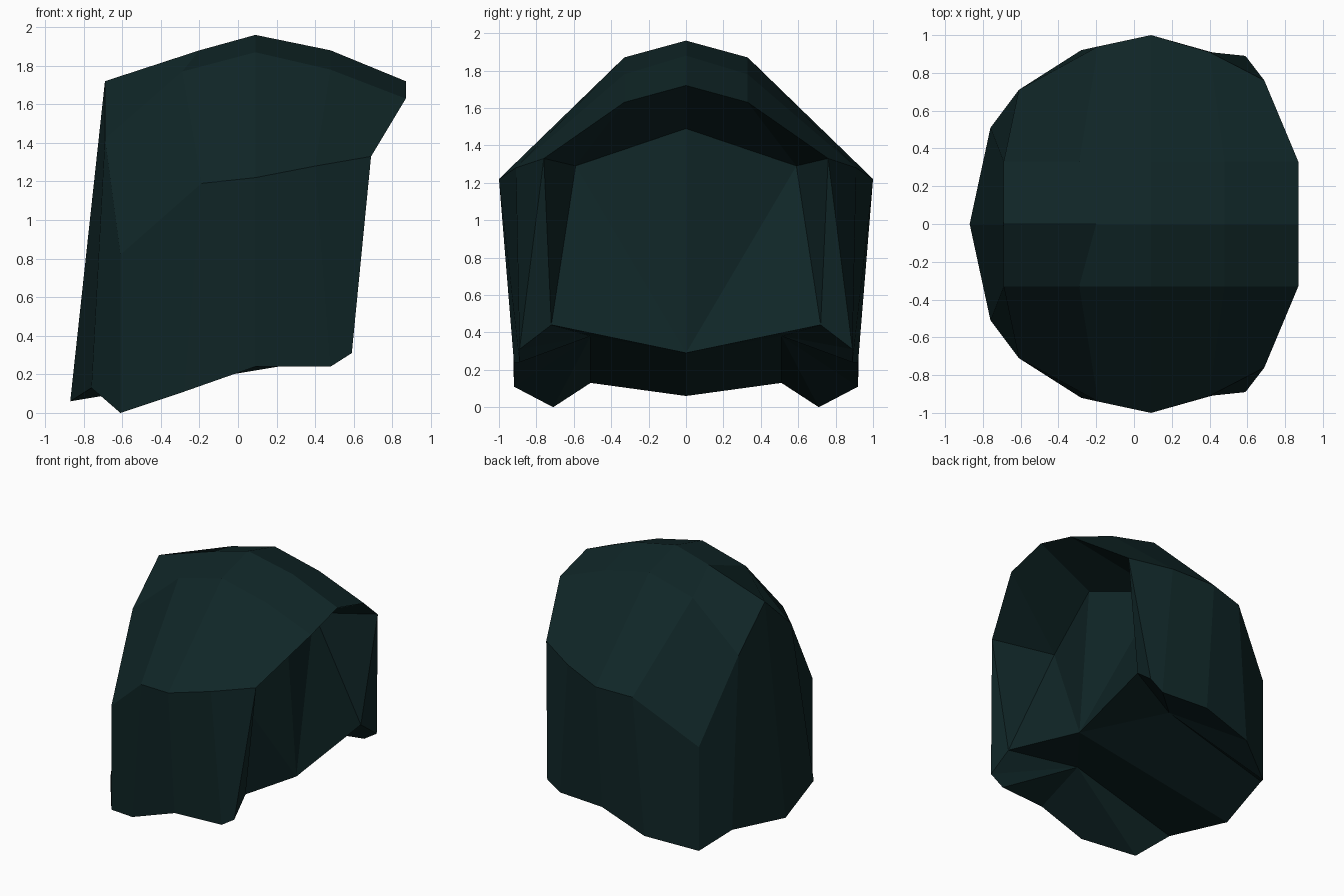
import bpy, bmesh

if "Cube" in bpy.data.objects:
    bpy.data.objects.remove(bpy.data.objects["Cube"])

bm = bmesh.new()
made = {}


def vert(p):
    if p not in made:
        made[p] = bm.verts.new(p)
    return made[p]


def face(*pts):
    bm.faces.new([vert(p) for p in pts])


def strip(a, b):
    # Quads between two matching rows of points
    for i in range(len(a) - 1):
        face(a[i], a[i + 1], b[i + 1], b[i])


def fan(tip, row):
    for p, q in zip(row, row[1:]):
        face(tip, p, q)


# Rows running from back (-x) to front (+x), for the +y half
ridge = [(-.69, 0, 1.72), (-.2, 0, 1.88), (.09, 0, 1.96), (.48, 0, 1.88), (.87, 0, 1.72)]
crown = [(-.69, .33, 1.42), (-.29, .33, 1.77), (.09, .33, 1.87), (.48, .33, 1.78), (.87, .33, 1.63)]
temple = [(-.61, .71, .82), (-.19, .94, 1.19), (.09, 1.0, 1.22), (.40, .91, 1.28), (.69, .76, 1.33)]
hem = [(-.61, .71, 0), (-.28, .92, .11), (.09, .92, .24), (.48, .89, .24), (.59, .89, .31)]

# Back hem, opening edge and underside points
nape, nape_side = (-.87, 0, .06), (-.76, .51, .13)
brow, brow_side = (.42, 0, 1.49), (.25, .59, 1.29)
chin, chin_side = (.51, 0, .29), (.57, .72, .44)
under = (.10, .51, .38)

# Outer shell
strip(ridge, crown)
strip(crown, temple)
strip(temple, hem)

# Back of the shell
face(crown[0], temple[0], hem[0], nape_side)
face(ridge[0], crown[0], nape_side, nape)

# Underside of the front brim
face(ridge[4], crown[4], brow_side, brow)
face(crown[4], temple[4], brow_side)

# Recessed front panel and its side walls
face(brow, brow_side, chin)
face(brow_side, chin_side, chin)
face(brow_side, temple[4], chin_side)
face(temple[4], hem[4], chin_side)

# Underside
fan(under, [chin, chin_side, hem[4], hem[3], hem[2], hem[1], hem[0], nape_side])
face(chin, under, nape_side, nape)

# Mirror across y, weld the centre line
copy = bmesh.ops.duplicate(bm, geom=bm.verts[:] + bm.edges[:] + bm.faces[:])["geom"]
for v in copy:
    if isinstance(v, bmesh.types.BMVert):
        v.co.y = -v.co.y
bmesh.ops.remove_doubles(bm, verts=bm.verts[:], dist=0.001)
bmesh.ops.recalc_face_normals(bm, faces=bm.faces[:])

mesh = bpy.data.meshes.new("hair_shell")
bm.to_mesh(mesh)
bm.free()

dark_teal = bpy.data.materials.new("dark teal")
dark_teal.diffuse_color = (.005, .019, .020, 1)
dark_teal.use_nodes = True
dark_teal.node_tree.nodes["Principled BSDF"].inputs["Base Color"].default_value = dark_teal.diffuse_color
mesh.materials.append(dark_teal)

shell = bpy.data.objects.new("hair_shell", mesh)
bpy.context.collection.objects.link(shell)
